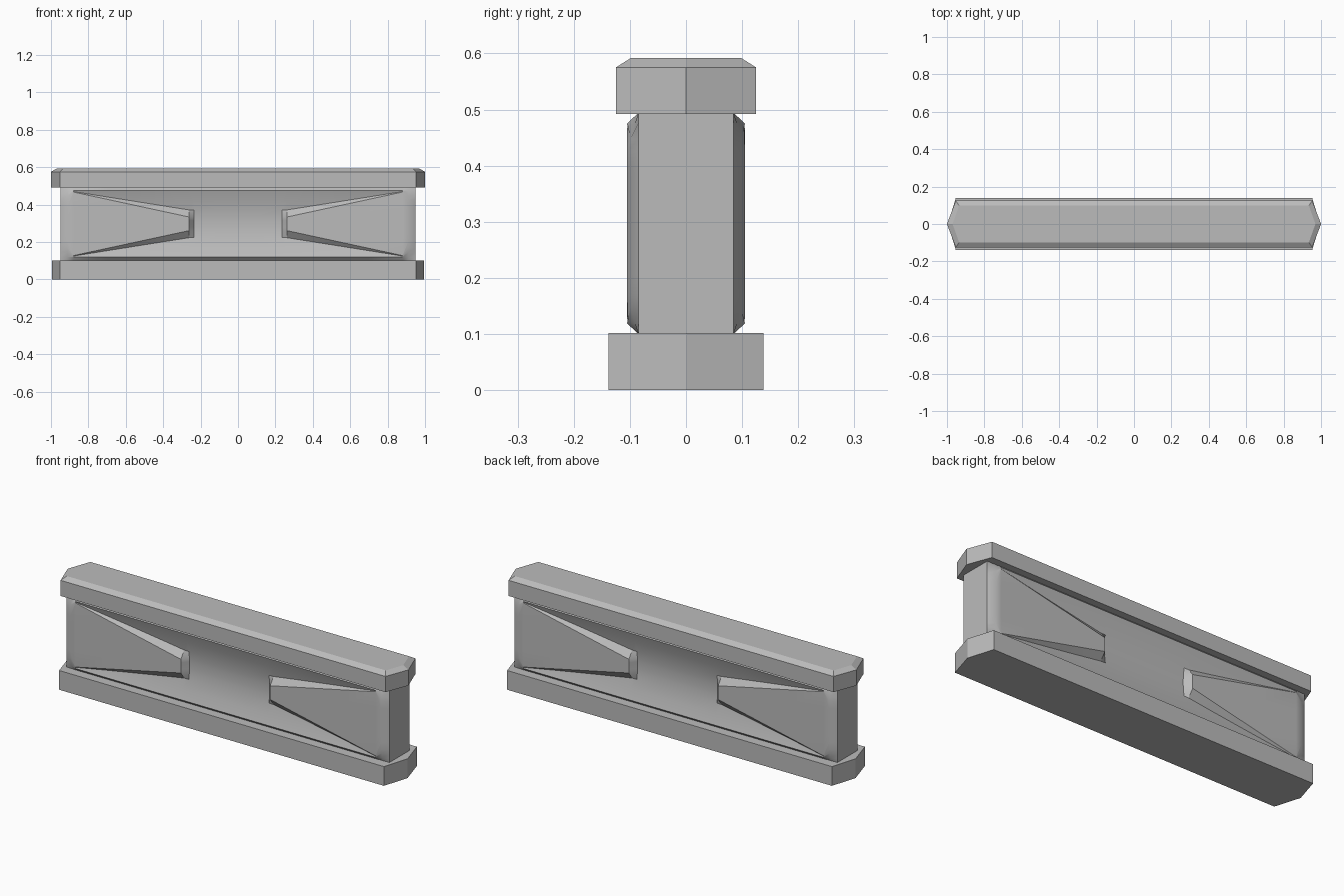
import bpy, math

if "Cube" in bpy.data.objects:
    bpy.data.objects.remove(bpy.data.objects["Cube"], do_unlink=True)

GREY = (0.5, 0.5, 0.5, 1.0)
stone = bpy.data.materials.new("stone_grey")
stone.use_nodes = True
stone.diffuse_color = GREY
stone.node_tree.nodes["Principled BSDF"].inputs["Base Color"].default_value = GREY


def loft(name, rings, smooth=None):
    """Bridge equal closed rings of points and cap both ends."""
    n = len(rings[0])
    verts = [p for ring in rings for p in ring]
    faces = [(r * n + i, r * n + (i + 1) % n, (r + 1) * n + (i + 1) % n, (r + 1) * n + i)
             for r in range(len(rings) - 1) for i in range(n)]
    faces += [tuple(reversed(range(n))), tuple(range(len(verts) - n, len(verts)))]
    mesh = bpy.data.meshes.new(name)
    mesh.from_pydata(verts, [], faces)
    mesh.materials.append(stone)
    obj = bpy.data.objects.new(name, mesh)
    bpy.context.collection.objects.link(obj)
    bpy.ops.object.select_all(action='DESELECT')
    bpy.context.view_layer.objects.active = obj
    obj.select_set(True)
    bpy.ops.object.mode_set(mode='EDIT')
    bpy.ops.mesh.select_all(action='SELECT')
    bpy.ops.mesh.normals_make_consistent(inside=False)
    bpy.ops.object.mode_set(mode='OBJECT')
    if smooth:
        bpy.ops.object.shade_smooth_by_angle(angle=math.radians(smooth))
    return obj


def plan(tip, corner, half, z):
    """Long hexagon with pointed ends."""
    return [(tip, 0, z), (corner, half, z), (-corner, half, z),
            (-tip, 0, z), (-corner, -half, z), (corner, -half, z)]


# Base rail and bevelled top rail
loft("base_rail", [plan(0.995, 0.953, 0.138, 0), plan(0.995, 0.953, 0.138, 0.102)])
loft("top_rail", [plan(1.0, 0.953, 0.125, 0.492), plan(1.0, 0.953, 0.125, 0.575),
                  plan(0.97, 0.935, 0.098, 0.592)])

# Wall panel: flat end wedges around an hourglass hollow
MID, EDGE, RIM = 0.297, 0.178, 0.197
FACE, SIDE, DEPTH = 0.105, 0.085, 0.035


def hollow(d):
    return FACE - DEPTH * (1 - (d / EDGE) ** 2)


def half_column(x):
    """(height from middle, thickness) pairs from the middle to the rim."""
    a = abs(x)
    t = max(0, min(1, (a - 0.26) / 0.63))
    ridge = 0.036 + 0.136 * t
    foot = min(ridge + 0.036 * (1 - t) + 0.002, 0.175)
    shoulder = (foot + EDGE) / 2
    wedge = a > 0.25
    pts = [(0, FACE if wedge else hollow(0)),
           (ridge / 2, FACE if wedge else hollow(ridge / 2)),
           (ridge, FACE if wedge else hollow(ridge)),
           (foot, hollow(foot)), (shoulder, hollow(shoulder)),
           (EDGE, FACE), (RIM, SIDE)]
    if a > 0.9:      # clipped corner
        pts = [(0, FACE), (0.05, FACE), (0.09, FACE), (0.128, FACE),
               (0.15, 0.099), (EDGE, 0.091), (RIM, SIDE)]
    if a > 0.93:     # narrow end face
        pts = [(d, SIDE) for d, y in pts]
    return pts


def column(x):
    half = half_column(x)
    front = [(-d, y) for d, y in reversed(half)] + half[1:]
    return ([(x, -y, MID + d) for d, y in front] +
            [(x, y, MID + d) for d, y in reversed(front)])


right = [0.12, 0.235, 0.262, 0.4, 0.55, 0.7, 0.88, 0.912, 0.948]
stations = [-x for x in reversed(right)] + [0] + right
loft("wall_panel", [column(x) for x in stations], smooth=30)
